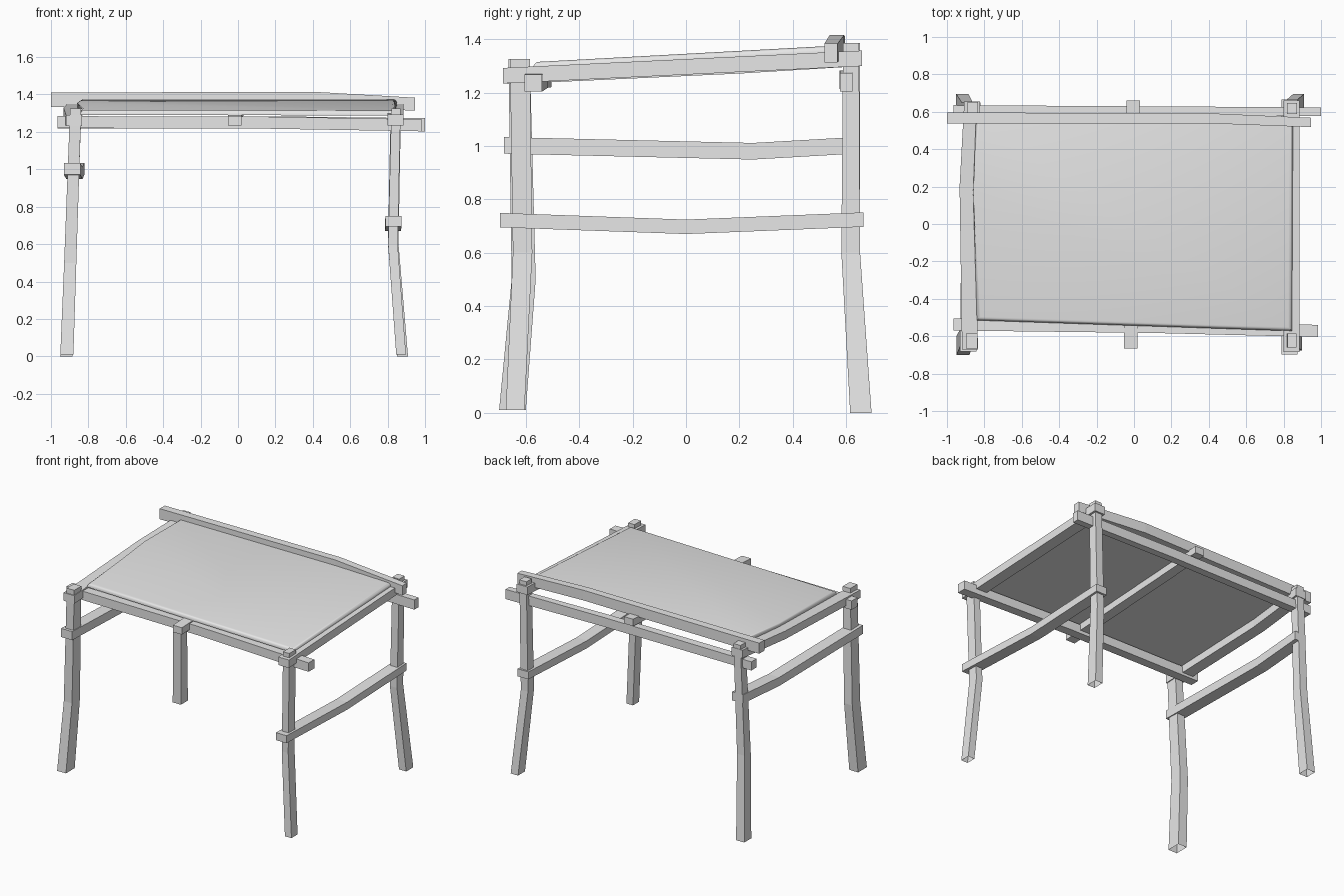
import bpy, bmesh, math
from mathutils import Vector

cube = bpy.data.objects.get("Cube")
if cube:
    bpy.data.objects.remove(cube, do_unlink=True)

grey = bpy.data.materials.new("plain_grey")
grey.use_nodes = True
grey.diffuse_color = (0.8, 0.8, 0.8, 1)
grey.node_tree.nodes["Principled BSDF"].inputs["Base Color"].default_value = (0.8, 0.8, 0.8, 1)


def finish(name, bm):
    bmesh.ops.recalc_face_normals(bm, faces=bm.faces[:])
    mesh = bpy.data.meshes.new(name)
    bm.to_mesh(mesh)
    bm.free()
    mesh.materials.append(grey)
    obj = bpy.data.objects.new(name, mesh)
    bpy.context.collection.objects.link(obj)
    return obj


def timber(name, axis, centres, size, end_size=None, open_start=False):
    """Square-cut bent timber through centres, sections square to the given axis."""
    bm = bmesh.new()
    u, v = [i for i in range(3) if i != axis]
    end_size = end_size or size
    rings = []
    for k, c in enumerate(centres):
        t = k / (len(centres) - 1)
        half = [(a + (b - a) * t) / 2 for a, b in zip(size, end_size)]
        ring = []
        for su, sv in ((-1, -1), (1, -1), (1, 1), (-1, 1)):
            p = Vector(c)
            p[u] += su * half[0]
            p[v] += sv * half[1]
            ring.append(bm.verts.new(p))
        rings.append(ring)
    for a, b in zip(rings, rings[1:]):
        for i in range(4):
            j = (i + 1) % 4
            bm.faces.new((a[i], a[j], b[j], b[i]))
    bm.faces.new(rings[-1])
    if not open_start:
        bm.faces.new(rings[0])
    return finish(name, bm)


# Crooked legs, hollow at the foot
timber("front_left_leg", 2, [(0.872, -0.64, 0.01), (0.828, -0.612, 0.6), (0.845, -0.622, 1.325)],
       (0.052, 0.07), (0.05, 0.075), True)
timber("back_left_leg", 2, [(0.88, 0.655, 0), (0.83, 0.617, 0.6), (0.845, 0.618, 1.385)],
       (0.058, 0.08), (0.055, 0.06), True)
timber("front_right_leg", 2, [(-0.915, -0.65, 0.01), (-0.897, -0.608, 0.5), (-0.868, -0.625, 1.325)],
       (0.07, 0.1), (0.06, 0.08), True)
timber("back_right_leg", 2, [(-0.918, 0.655, 0), (-0.893, 0.617, 0.6), (-0.862, 0.622, 1.385)],
       (0.065, 0.08), (0.055, 0.06), True)

# Sloping side beams and the middle beam under the top
timber("left_side_beam", 1, [(0.843, -0.685, 1.263), (0.843, 0.66, 1.328)], (0.085, 0.058))
timber("right_side_beam", 1, [(-0.877, -0.67, 1.26), (-0.89, 0.2, 1.3), (-0.865, 0.655, 1.328)],
       (0.085, 0.058))
timber("middle_beam", 1, [(-0.017, -0.665, 1.26), (-0.005, 0.66, 1.325)], (0.072, 0.05))

# Sagging side rails
timber("left_rail", 1, [(0.832, -0.697, 0.722), (0.828, 0, 0.697), (0.832, 0.665, 0.724)],
       (0.085, 0.054))
timber("right_rail", 1, [(-0.887, -0.682, 1.002), (-0.875, 0.25, 0.98), (-0.865, 0.65, 1.003)],
       (0.088, 0.062))

# Cross beams at front and back
timber("front_beam", 0, [(-0.965, -0.537, 1.252), (0.1, -0.55, 1.25), (0.985, -0.572, 1.235)],
       (0.065, 0.064))
timber("back_lower_beam", 0, [(-0.965, 0.605, 1.25), (0.2, 0.602, 1.25), (1, 0.6, 1.238)],
       (0.06, 0.062), (0.046, 0.07))
timber("back_upper_beam", 0, [(-1, 0.567, 1.372), (0.4, 0.565, 1.378), (0.945, 0.543, 1.348)],
       (0.058, 0.076), (0.05, 0.07))

# Sloping top panel with a rounded upper rim
bm = bmesh.new()
outline = [(-0.84, -0.515), (0.845, -0.572), (0.85, 0.565), (-0.845, 0.56), (-0.86, 0.17)]
slope = (1.375 - 1.315) / 1.1


def height(y):
    return 1.315 + slope * (y + 0.55)


top = [bm.verts.new((x, y, height(y))) for x, y in outline]
low = [bm.verts.new((x, y, height(y) - 0.026)) for x, y in outline]
bm.faces.new(top)
bm.faces.new(low[::-1])
for i in range(5):
    j = (i + 1) % 5
    bm.faces.new((low[i], low[j], top[j], top[i]))
rim = [e for e in bm.edges if all(v in top for v in e.verts)]
bmesh.ops.bevel(bm, geom=rim, offset=0.02, segments=4, profile=0.5, affect='EDGES')
panel = finish("top_panel", bm)
bpy.ops.object.select_all(action='DESELECT')
panel.select_set(True)
bpy.context.view_layer.objects.active = panel
bpy.ops.object.shade_smooth_by_angle(angle=math.radians(35))
